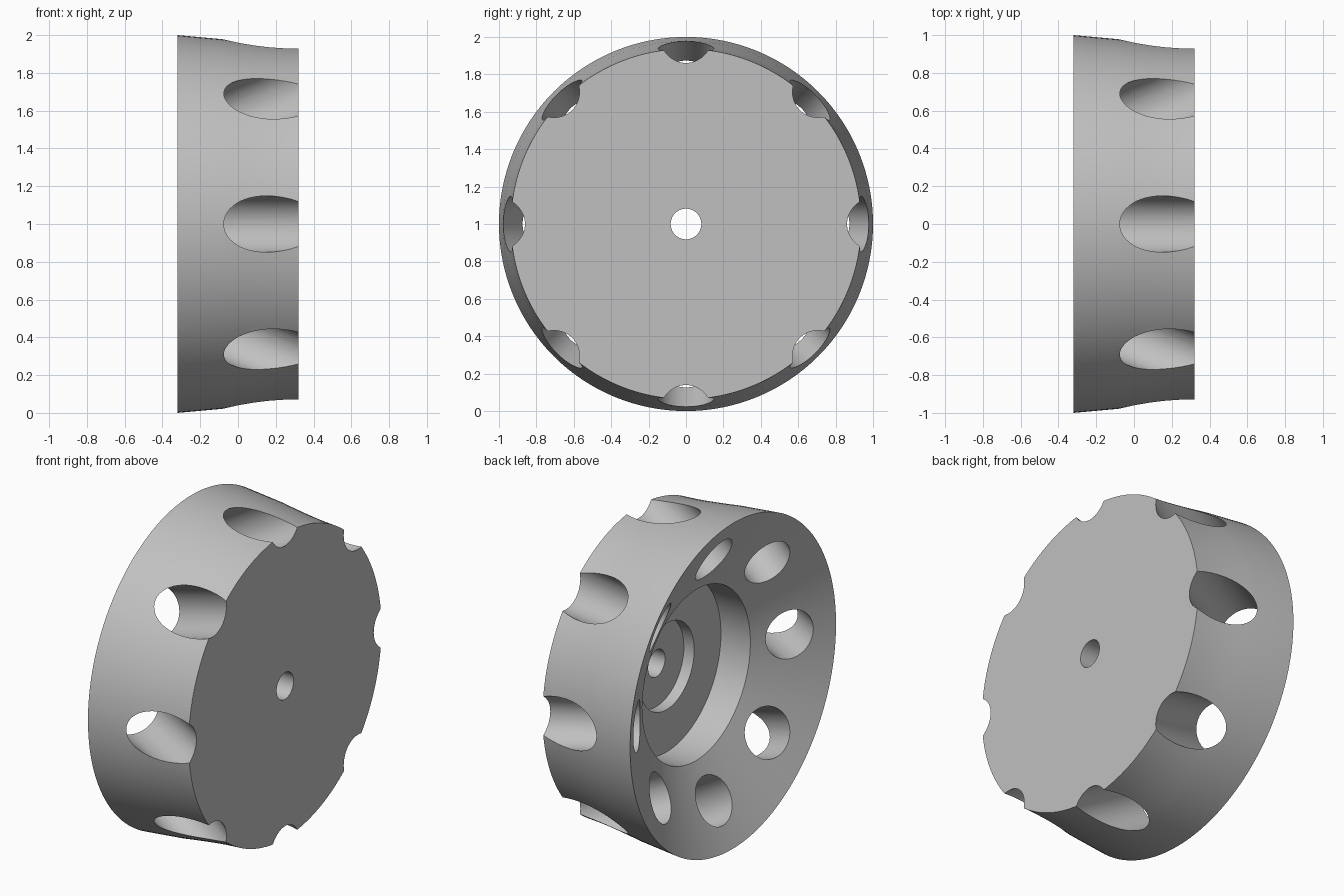
import bpy, bmesh, math
from mathutils import Matrix, Vector

if "Cube" in bpy.data.objects:
    bpy.data.objects.remove(bpy.data.objects["Cube"])

SEGMENTS = 128
HOLES = 8
TILT = math.radians(30)

gray = bpy.data.materials.new("plain gray")
gray.use_nodes = True
colour = (0.53, 0.53, 0.53, 1)
gray.diffuse_color = colour
gray.node_tree.nodes["Principled BSDF"].inputs["Base Color"].default_value = colour


def add_object(name, bm):
    bmesh.ops.recalc_face_normals(bm, faces=bm.faces)
    mesh = bpy.data.meshes.new(name)
    bm.to_mesh(mesh)
    bm.free()
    mesh.materials.append(gray)
    obj = bpy.data.objects.new(name, mesh)
    bpy.context.collection.objects.link(obj)
    obj.location.z = 1
    return obj


# Wheel section as (x, radius): flared rim, flat face, bore, stepped recess, dish
profile = [
    (-0.32, 1.0), (-0.08, 0.978), (0.0, 0.967), (0.08, 0.957), (0.16, 0.948),
    (0.24, 0.941), (0.32, 0.9365),
    (0.32, 0.082), (0.20, 0.082),
    (0.20, 0.265), (0.13, 0.265),
    (0.13, 0.525), (-0.07, 0.525),
]

# Spin the section about the x axis
bm = bmesh.new()
rings = []
for i in range(SEGMENTS):
    turn = Matrix.Rotation(2 * math.pi * i / SEGMENTS, 3, 'X')
    rings.append([bm.verts.new(turn @ Vector((x, 0, r))) for x, r in profile])
for i, ring in enumerate(rings):
    following = rings[(i + 1) % SEGMENTS]
    for j in range(len(profile)):
        k = (j + 1) % len(profile)
        bm.faces.new((ring[j], ring[k], following[k], following[j]))
wheel = add_object("cup_wheel", bm)

# Slanted round holes running from the dish out through the rim
bm = bmesh.new()
for i in range(HOLES):
    place = (Matrix.Rotation(2 * math.pi * i / HOLES, 4, 'X')
             @ Matrix.Translation((0.1, 0, 0.906))
             @ Matrix.Rotation(math.pi / 2 - TILT, 4, 'Y'))
    bmesh.ops.create_cone(bm, cap_ends=True, segments=64, radius1=0.149,
                          radius2=0.149, depth=1.2, matrix=place)
cutter = add_object("hole_cutter", bm)
cutter.hide_render = True

cut = wheel.modifiers.new("holes", 'BOOLEAN')
cut.operation = 'DIFFERENCE'
cut.solver = 'EXACT'
cut.object = cutter

bpy.ops.object.select_all(action='DESELECT')
wheel.select_set(True)
bpy.context.view_layer.objects.active = wheel
bpy.ops.object.modifier_apply(modifier=cut.name)
bpy.data.objects.remove(cutter)
bpy.ops.object.shade_smooth_by_angle(angle=math.radians(25))
